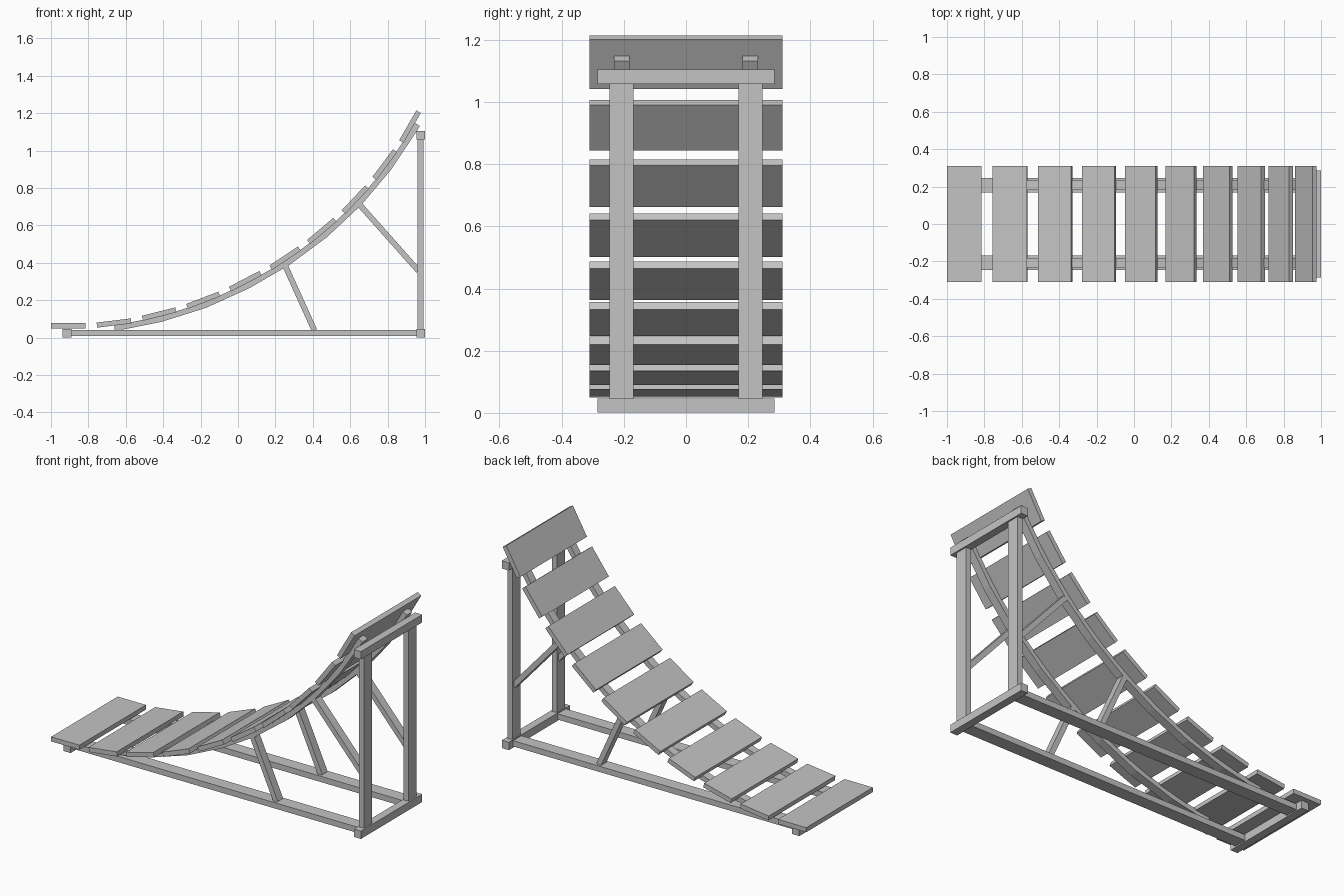
import bpy, bmesh
from math import sin, cos, radians, atan2
from mathutils import Vector, Matrix

cube = bpy.data.objects.get("Cube")
if cube:
    bpy.data.objects.remove(cube, do_unlink=True)

grey = bpy.data.materials.new("plain_grey")
grey.use_nodes = True
colour = (0.55, 0.55, 0.55, 1)
grey.diffuse_color = colour
grey.node_tree.nodes["Principled BSDF"].inputs["Base Color"].default_value = colour


def finish(name, bm):
    bmesh.ops.recalc_face_normals(bm, faces=bm.faces)
    mesh = bpy.data.meshes.new(name)
    bm.to_mesh(mesh)
    bm.free()
    mesh.materials.append(grey)
    obj = bpy.data.objects.new(name, mesh)
    bpy.context.collection.objects.link(obj)
    return obj


def box(name, centre, size, tilt=0.0):
    """Box tilted in the x-z plane; positive tilt raises its +x end."""
    bm = bmesh.new()
    m = (Matrix.Translation(centre) @ Matrix.Rotation(-tilt, 4, 'Y')
         @ Matrix.Diagonal((*size, 1)))
    bmesh.ops.create_cube(bm, size=1, matrix=m)
    return finish(name, bm)


def bar(name, start, end, y, width, thick):
    """Straight timber between two (x, z) points."""
    a, b = Vector(start), Vector(end)
    mid, d = (a + b) / 2, b - a
    return box(name, (mid.x, y, mid.y), (d.length, width, thick), atan2(d.y, d.x))


def strip(name, path, y, width, thick):
    """Bent timber following (x, z, angle) stations."""
    bm = bmesh.new()
    rings = []
    for x, z, a in path:
        nx, nz = -sin(a) * thick / 2, cos(a) * thick / 2
        rings.append([bm.verts.new((x + s * nx, y + t * width / 2, z + s * nz))
                      for s, t in ((-1, -1), (1, -1), (1, 1), (-1, 1))])
    for r, q in zip(rings, rings[1:]):
        for i in range(4):
            j = (i + 1) % 4
            bm.faces.new((r[i], r[j], q[j], q[i]))
    bm.faces.new(rings[0])
    bm.faces.new(rings[-1][::-1])
    return finish(name, bm)


# Planks climbing along an arc
heights = [0.0635, 0.078, 0.126, 0.20, 0.302, 0.425, 0.571, 0.738, 0.925, 1.128]
tilts = [0, 7, 14.2, 21, 27.6, 33.8, 40.2, 46.7, 53.2, 60]
stations = []
for i, (z, t) in enumerate(zip(heights, tilts)):
    x = -0.908 + 2.11 * sin(radians(60 * i / 9))
    a = radians(t)
    stations.append((x, z, a))
    box(f"plank_{i + 1}", (x, 0, z), (0.184, 0.62, 0.027), a)

# Rail path just under the planks, running a little past the last one
drop = 0.0285
path = [(x + drop * sin(a), z - drop * cos(a), a) for x, z, a in stations[1:]]
x, z, a = path[-1]
path.append((x + 0.03 * cos(a), z + 0.03 * sin(a), a))

# Paired timbers on each side
for side, s in (("left", 1), ("right", -1)):
    y = s * 0.207
    strip(f"curved_rail_{side}", path, y, 0.05, 0.03)
    box(f"base_beam_{side}", (0.03, y, 0.025), (1.88, 0.077, 0.034))
    box(f"post_{side}", (0.975, y, 0.554), (0.032, 0.077, 1.03))
    bar(f"short_brace_{side}", (0.252, 0.385), (0.408, 0.04), y, 0.05, 0.03)
    bar(f"long_brace_{side}", (0.655, 0.705), (0.965, 0.357), y, 0.05, 0.03)

# Cross beams
for name, x, z in (("low_end_crossbeam", -0.914, 0.024),
                   ("high_end_crossbeam", 0.977, 0.024),
                   ("top_crossbeam", 0.977, 1.081)):
    box(name, (x, 0, z), (0.046, 0.57, 0.046))
